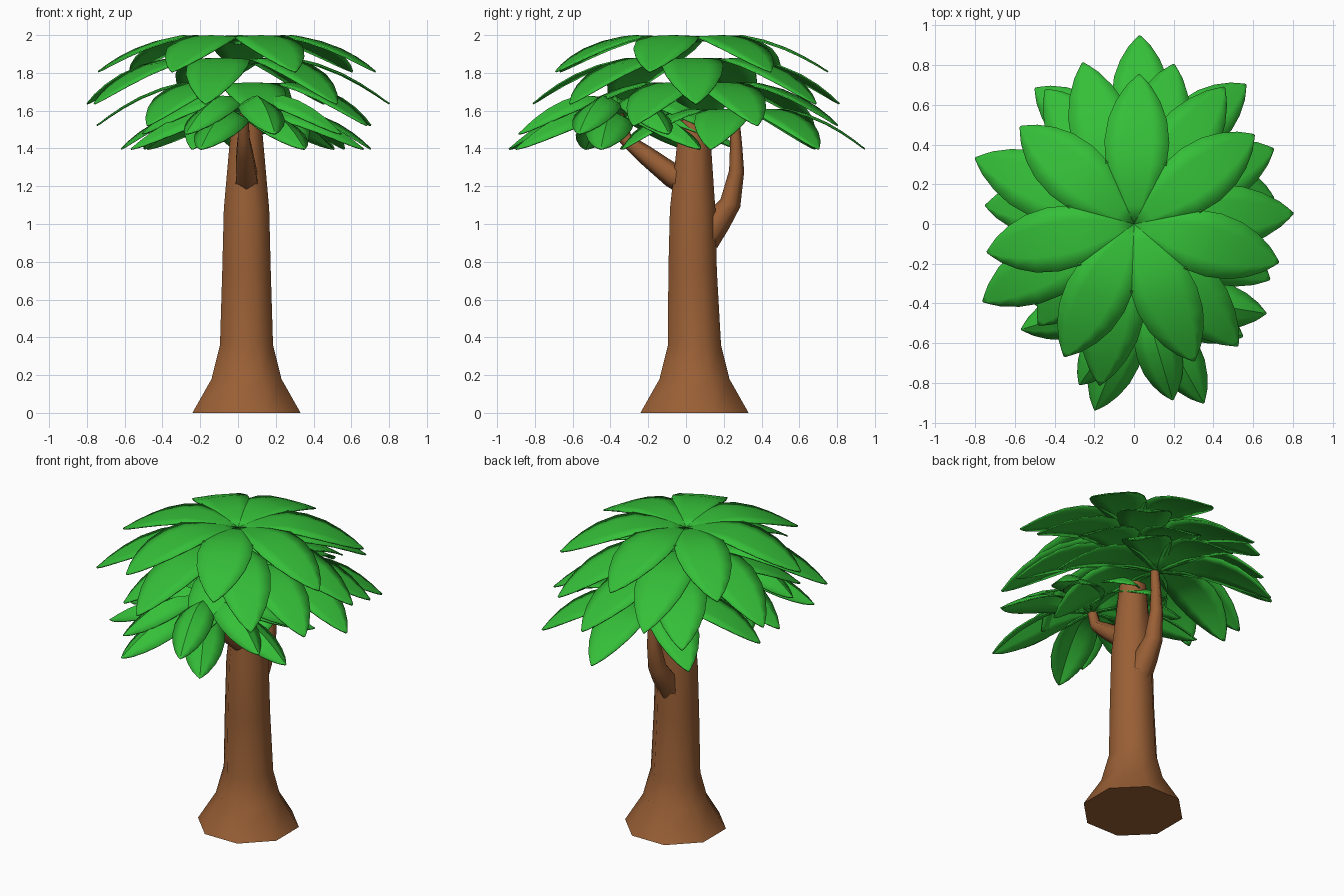
import bpy, bmesh, math
from mathutils import Vector

if "Cube" in bpy.data.objects:
    bpy.data.objects.remove(bpy.data.objects["Cube"])


def material(name, rgb):
    m = bpy.data.materials.new(name)
    m.diffuse_color = (*rgb, 1)
    m.use_nodes = True
    m.node_tree.nodes["Principled BSDF"].inputs["Base Color"].default_value = m.diffuse_color
    return m


BARK = material("bark", (0.32, 0.115, 0.036))
GREEN = material("leaf_green", (0.035, 0.52, 0.04))


def finish(name, bm, mat, angle):
    bmesh.ops.recalc_face_normals(bm, faces=bm.faces)
    me = bpy.data.meshes.new(name)
    bm.to_mesh(me)
    bm.free()
    ob = bpy.data.objects.new(name, me)
    bpy.context.collection.objects.link(ob)
    me.materials.append(mat)
    bpy.ops.object.select_all(action='DESELECT')
    ob.select_set(True)
    bpy.context.view_layer.objects.active = ob
    bpy.ops.object.shade_smooth_by_angle(angle=math.radians(angle))
    return ob


def limb(name, path, sides):
    """Loft polygon rings (x, y, z, radius) along a path and cap both ends."""
    bm = bmesh.new()
    pts = [Vector(p[:3]) for p in path]
    rings = []
    for i, p in enumerate(pts):
        d = pts[min(i + 1, len(pts) - 1)] - pts[max(i - 1, 0)]
        q = Vector((0, 0, 1)).rotation_difference(d)
        if name == "trunk":
            q.identity()
        ring = []
        for k in range(sides):
            a = math.tau * (k + 0.5) / sides
            ring.append(bm.verts.new(p + q @ (Vector((math.cos(a), math.sin(a), 0)) * path[i][3])))
        rings.append(ring)
    for r0, r1 in zip(rings, rings[1:]):
        for k in range(sides):
            j = (k + 1) % sides
            bm.faces.new((r0[k], r0[j], r1[j], r1[k]))
    bm.faces.new(rings[0])
    bm.faces.new(rings[-1])
    return finish(name, bm, BARK, 62)


# leaf outline: (fraction of length, half width, share of the droop)
LEAF = [(0.0, 0.015, 0.22), (0.12, 0.06, 0.10), (0.25, 0.105, 0.02), (0.4, 0.137, 0.0),
        (0.55, 0.146, 0.13), (0.7, 0.132, 0.34), (0.82, 0.1, 0.57), (0.92, 0.057, 0.80),
        (0.97, 0.025, 0.93), (1.0, 0.004, 1.0)]


def rosette(name, centre, top, tip, radius, start, count=7, width=1.0, fold=0.05):
    """Ring of arched leaves with a raised midrib."""
    bm = bmesh.new()
    for n in range(count):
        a = math.radians(start) + math.tau * n / count
        out = Vector((math.cos(a), math.sin(a), 0))
        side = Vector((-out.y, out.x, 0))
        rows = []
        for t, w, s in LEAF:
            mid = Vector((*centre, top - (top - tip) * s)) + out * radius * t
            row = []
            for u in (-1, -0.5, 0, 0.5, 1):
                p = mid + side * (w * width * u)
                p.z -= fold * w * abs(u)
                row.append(bm.verts.new(p))
            rows.append(row)
        for r0, r1 in zip(rows, rows[1:]):
            for k in range(4):
                bm.faces.new((r0[k], r1[k], r1[k + 1], r0[k + 1]))
    ob = finish(name, bm, GREEN, 40)
    mod = ob.modifiers.new("thickness", 'SOLIDIFY')
    mod.thickness = 0.008
    mod.offset = -1
    return ob


# flared octagonal trunk
limb("trunk", [(0.045, 0.045, 0, 0.31), (0.045, 0.045, 0.18, 0.2), (0.045, 0.045, 0.36, 0.152),
               (0.045, 0.035, 0.75, 0.139), (0.045, 0.035, 1.08, 0.13), (0.045, 0.045, 1.55, 0.085)], 8)
# side branches
limb("front_branch", [(0.045, 0.0, 1.22, 0.07), (0.045, -0.07, 1.255, 0.064),
                      (0.035, -0.22, 1.37, 0.05), (0.03, -0.32, 1.45, 0.036),
                      (0.03, -0.36, 1.58, 0.03)], 6)
limb("back_branch", [(0.045, 0.10, 0.92, 0.08), (0.045, 0.17, 1.02, 0.072),
                     (0.045, 0.235, 1.11, 0.056), (0.05, 0.268, 1.28, 0.04),
                     (0.05, 0.265, 1.42, 0.032), (0.05, 0.255, 1.58, 0.026)], 6)

# crown tiers, top to bottom
rosette("crown_top", (0.0, 0.0), 2.0, 1.81, 0.755, 88, width=1.12)
rosette("crown_middle", (-0.03, 0.01), 1.88, 1.64, 0.835, 3, width=1.12)
rosette("crown_lower", (0.01, 0.07), 1.75, 1.525, 0.76, 24, width=1.1)
# leaf clusters at the branch ends
rosette("back_cluster", (0.04, 0.27), 1.61, 1.40, 0.68, 91)
rosette("front_cluster_upper", (0.04, -0.36), 1.68, 1.48, 0.55, 235, width=0.78, fold=0.45)
rosette("front_cluster_lower", (0.04, -0.35), 1.60, 1.40, 0.635, 248, width=0.85, fold=0.45)
